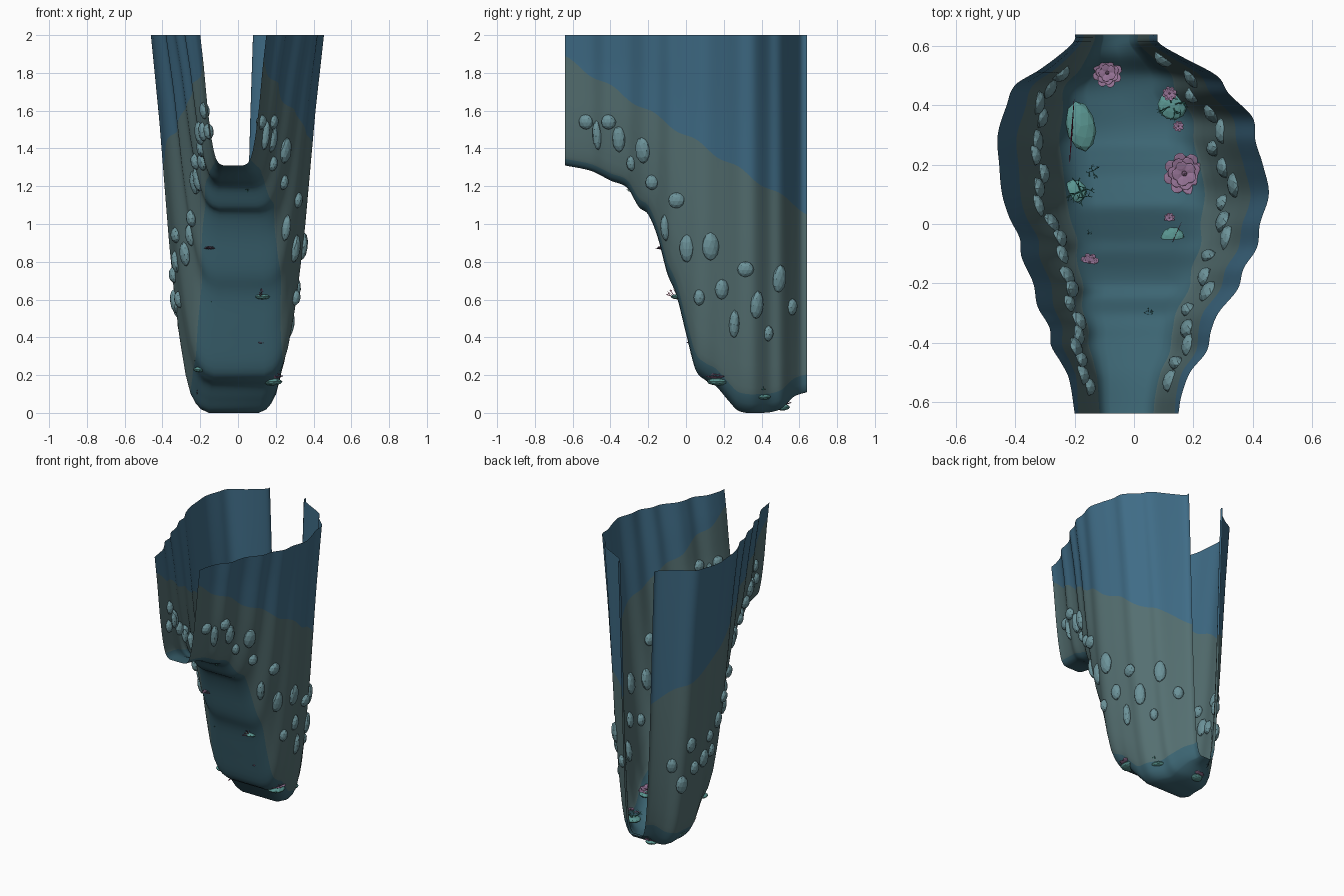
import bpy, bmesh, math, random
from mathutils import Matrix, Vector, Euler

if "Cube" in bpy.data.objects:
    bpy.data.objects.remove(bpy.data.objects["Cube"])
random.seed(4)

def mat(name, *rgb):
    m = bpy.data.materials.new(name)
    m.diffuse_color = (*rgb, 1)
    m.use_nodes = True
    m.node_tree.nodes["Principled BSDF"].inputs["Base Color"].default_value = m.diffuse_color
    return m

M_FLOOR = mat("floor_teal", .045, .13, .17)
M_WALL = mat("wall_grey_green", .09, .16, .165)
M_BLUE = mat("wall_blue", .05, .15, .24)
M_STONE = mat("stone", .15, .29, .32)
M_GREEN = mat("dome_green", .10, .30, .28)
M_TWIG = mat("twig_green", .05, .24, .20)
M_PINK = mat("rosette_pink", .30, .17, .30)
M_RED = mat("fan_red", .35, .03, .10)

def curve(pts):
    """Smooth interpolation through (x, value) pairs."""
    def slope(i):
        a, b = pts[max(i - 1, 0)], pts[min(i + 1, len(pts) - 1)]
        return (b[1] - a[1]) / (b[0] - a[0])
    def f(x):
        x = min(max(x, pts[0][0]), pts[-1][0])
        i = 0
        while i < len(pts) - 2 and x > pts[i + 1][0]:
            i += 1
        (x0, v0), (x1, v1) = pts[i], pts[i + 1]
        h = x1 - x0
        s = (x - x0) / h
        return ((2*s**3 - 3*s*s + 1) * v0 + (s**3 - 2*s*s + s) * h * slope(i)
                + (3*s*s - 2*s**3) * v1 + (s**3 - s*s) * h * slope(i + 1))
    return f

def linear(pts):
    def f(x):
        for (x0, v0), (x1, v1) in zip(pts, pts[1:]):
            if x <= x1:
                return v0 + (v1 - v0) * (x - x0) / (x1 - x0)
        return pts[-1][1]
    return f

# channel profiles: floor height, rims seen from above, wall spread by height
floor_z = curve([(-.64, 1.31), (-.5, 1.28), (-.4, 1.23), (-.31, 1.19), (-.25, 1.09), (-.2, 1.05),
                 (-.15, .93), (-.1, .74), (-.05, .62), (0, .42), (.05, .23), (.1, .175), (.16, .14),
                 (.22, .07), (.28, .01), (.4, 0), (.5, .02), (.57, .085), (.64, .11)])
rim_l = curve([(-.64, -.2), (-.52, -.22), (-.47, -.245), (-.41, -.28), (-.35, -.285), (-.28, -.325), (-.2, -.34),
               (-.11, -.38), (-.05, -.385), (.02, -.42), (.1, -.445), (.2, -.455), (.3, -.46),
               (.4, -.43), (.47, -.40), (.52, -.32), (.58, -.24), (.62, -.2), (.64, -.2)])
rim_r = curve([(-.64, .15), (-.58, .16), (-.5, .19), (-.43, .245), (-.36, .26), (-.3, .285), (-.22, .35),
               (-.15, .37), (-.08, .415), (0, .425), (.1, .455), (.2, .435), (.28, .41), (.36, .40),
               (.44, .32), (.5, .28), (.56, .17), (.61, .085), (.64, .08)])
spread = linear([(0, .3), (.01, .4), (.025, .46), (.05, .52), (.1, .58), (.2, .655),
                 (.32, .72), (.45, .78), (.78, .90), (1, 1)])

def wall_x(y, t, side):
    l, r = rim_l(y), rim_r(y)
    return (l + r) / 2 + side * (r - l) / 2 * spread(t)

def make(name, bm, mats, smooth=False):
    me = bpy.data.meshes.new(name)
    bm.to_mesh(me)
    bm.free()
    ob = bpy.data.objects.new(name, me)
    bpy.context.collection.objects.link(ob)
    for m in mats:
        me.materials.append(m)
    for p in me.polygons:
        p.use_smooth = smooth
    return ob

# canyon sheet: floor, lower wall and upper wall in one open surface
bm = bmesh.new()
NY, NL, NU = 110, 14, 6
rows = []
for i in range(NY + 1):
    y = -.64 + 1.28 * i / NY
    z0 = floor_z(y)
    tb = (1.47 - .64 * y + .012 * math.sin(28 * y) - z0) / (2 - z0)
    ts = [0, .004, .01, .025]
    ts += [.05 + (tb - .05) * (k / NL) ** 1.3 for k in range(NL + 1)]
    ts += [tb + (1 - tb) * k / NU for k in range(1, NU + 1)]
    pts = [(wall_x(y, t, -1), y, z0 + t * (2 - z0)) for t in reversed(ts)]
    pts += [((rim_l(y) + rim_r(y)) / 2, y, z0)]
    pts += [(wall_x(y, t, 1), y, z0 + t * (2 - z0)) for t in ts]
    rows.append([bm.verts.new(p) for p in pts])
half = len(rows[0]) // 2
for a, b in zip(rows, rows[1:]):
    for j in range(2 * half):
        f = bm.faces.new((a[j], a[j + 1], b[j + 1], b[j]))
        k = j - half if j >= half else half - 1 - j
        f.material_index = 0 if k < 5 else (1 if k < 5 + NL else 2)
make("canyon_shell", bm, [M_FLOOR, M_WALL, M_BLUE], True)

def blob(bm, loc, size, rot=(0, 0, 0), sub=2, rough=0.0):
    m = Matrix.LocRotScale(Vector(loc), Euler(rot), Vector(size))
    vs = bmesh.ops.create_icosphere(bm, subdivisions=sub, radius=1)["verts"]
    for v in vs:
        v.co = m @ (v.co * (1 + random.uniform(-rough, rough)))

# wall stones: (y, z, half width, half height) on the right, (y, z) on the left
right = [(-.53, 1.54, .04, .04), (-.47, 1.47, .025, .08), (-.41, 1.54, .04, .04), (-.355, 1.45, .035, .07),
         (-.29, 1.32, .025, .04), (-.23, 1.39, .042, .07), (-.18, 1.22, .035, .04), (-.05, 1.125, .045, .043),
         (-.11, .98, .025, .07), (.005, .87, .04, .075), (.13, .88, .045, .075), (.07, .61, .03, .043),
         (.19, .655, .037, .055), (.315, .76, .045, .042), (.255, .47, .028, .075), (.375, .57, .038, .075),
         (.495, .71, .04, .075), (.435, .42, .027, .042), (.56, .56, .035, .045)]
left = [(-.55, 1.49), (-.51, 1.6), (-.46, 1.49), (-.42, 1.48), (-.38, 1.4), (-.33, 1.33), (-.27, 1.33), (-.22, 1.24),
        (-.18, 1.22), (-.11, 1.03), (-.05, .94), (0, .84), (.06, .94), (.12, .8), (.17, .6), (.23, .73),
        (.28, .59), (.36, .55), (.41, .73), (.46, .46), (.51, .6)]
stones = [(1, *s) for s in right]
stones += [(-1, y, z, random.uniform(.028, .042), random.uniform(.04, .07)) for y, z in left]
bm = bmesh.new()
for side, y, z, ry, rz in stones:
    t = (z - floor_z(y)) / (2 - floor_z(y))
    turn = -math.atan((wall_x(y + .02, t, side) - wall_x(y - .02, t, side)) / .04)
    blob(bm, (wall_x(y, t, side), y, z), (.027, ry, rz), (0, side * .13, turn), 2, .03)
make("wall_stones", bm, [M_STONE])

# flat domes lying on the floor: x, y, z, half sizes
bm = bmesh.new()
for x, y, z, rx, ry, rz in [(-.18, .33, .065, .05, .085, .025), (.13, -.045, .615, .04, .035, .014),
                            (.18, .17, .165, .055, .06, .02), (-.2, .11, .23, .04, .04, .015),
                            (.13, .4, .085, .05, .05, .018), (-.09, .51, .03, .04, .04, .018)]:
    blob(bm, (x, y, z), (rx, ry, rz), (0, 0, .2), 2, .02)
make("floor_domes", bm, [M_GREEN])

# rosettes: rings of tilted petals round a bead
def rosette(bm, x, y, z, r):
    for n, rad, lift in ((8, .62, 0), (7, .42, .12), (5, .24, .22)):
        for k in range(n):
            a = 2 * math.pi * k / n + rad * 3
            blob(bm, (x + r * rad * math.cos(a), y + r * rad * math.sin(a), z + r * lift),
                 (r * .36, r * .32, r * .05), (0, -.3, a), 1)
    blob(bm, (x, y, z + r * .3), (r * .13,) * 3, sub=1)

bm = bmesh.new()
for x, y, z, r in [(-.09, .51, .05, .055), (.17, .17, .19, .078), (-.15, -.13, .87, .035),
                   (.12, .44, .17, .027), (.15, .33, .1, .02), (.12, .02, .37, .02)]:
    rosette(bm, x, y, z, r)
make("rosettes", bm, [M_PINK])

def twig(bm, a, b, r):
    d = b - a
    m = Matrix.Translation((a + b) / 2) @ d.to_track_quat('Z', 'Y').to_matrix().to_4x4()
    bmesh.ops.create_cone(bm, cap_ends=True, segments=5, radius1=r, radius2=r * .5, depth=d.length, matrix=m)

def grow(bm, p, d, length, r, depth, bend):
    q = p + d * length
    twig(bm, p, q, r)
    if depth:
        for _ in range(3):
            grow(bm, q, (d + bend()).normalized(), length * .75, r * .7, depth - 1, bend)

# branching bushes
def any_bend():
    return Vector((random.uniform(-1, 1), random.uniform(-1, 1), random.uniform(-.3, .5)))

bm = bmesh.new()
for x, y, z, s in [(.13, .40, .09, .06), (-.18, .11, .24, .06), (-.14, .18, .14, .03),
                   (.05, -.3, 1.17, .02), (-.15, -.03, .58, .015)]:
    for k in range(4):
        a = k * math.pi / 2 + .4
        d = Vector((math.cos(a) * .7, math.sin(a) * .7, .7)).normalized()
        grow(bm, Vector((x, y, z)), d, s * .5, s * .05, 2, any_bend)
make("branch_bushes", bm, [M_TWIG])

# flat red fans, each growing in one upright plane
bm = bmesh.new()
for x, y, z, s, ang in [(-.21, .31, .09, .05, 1.5), (.135, -.05, .61, .028, 1.15)]:
    along = Vector((math.cos(ang), math.sin(ang), 0))
    for k in range(5):
        a = math.pi * (k + .5) / 5
        d = along * math.cos(a) + Vector((0, 0, math.sin(a) * .6))
        grow(bm, Vector((x, y, z)), d, s, s * .06, 2,
             lambda: along * random.uniform(-.7, .7) + Vector((0, 0, random.uniform(-.3, .5))))
make("red_fans", bm, [M_RED])
